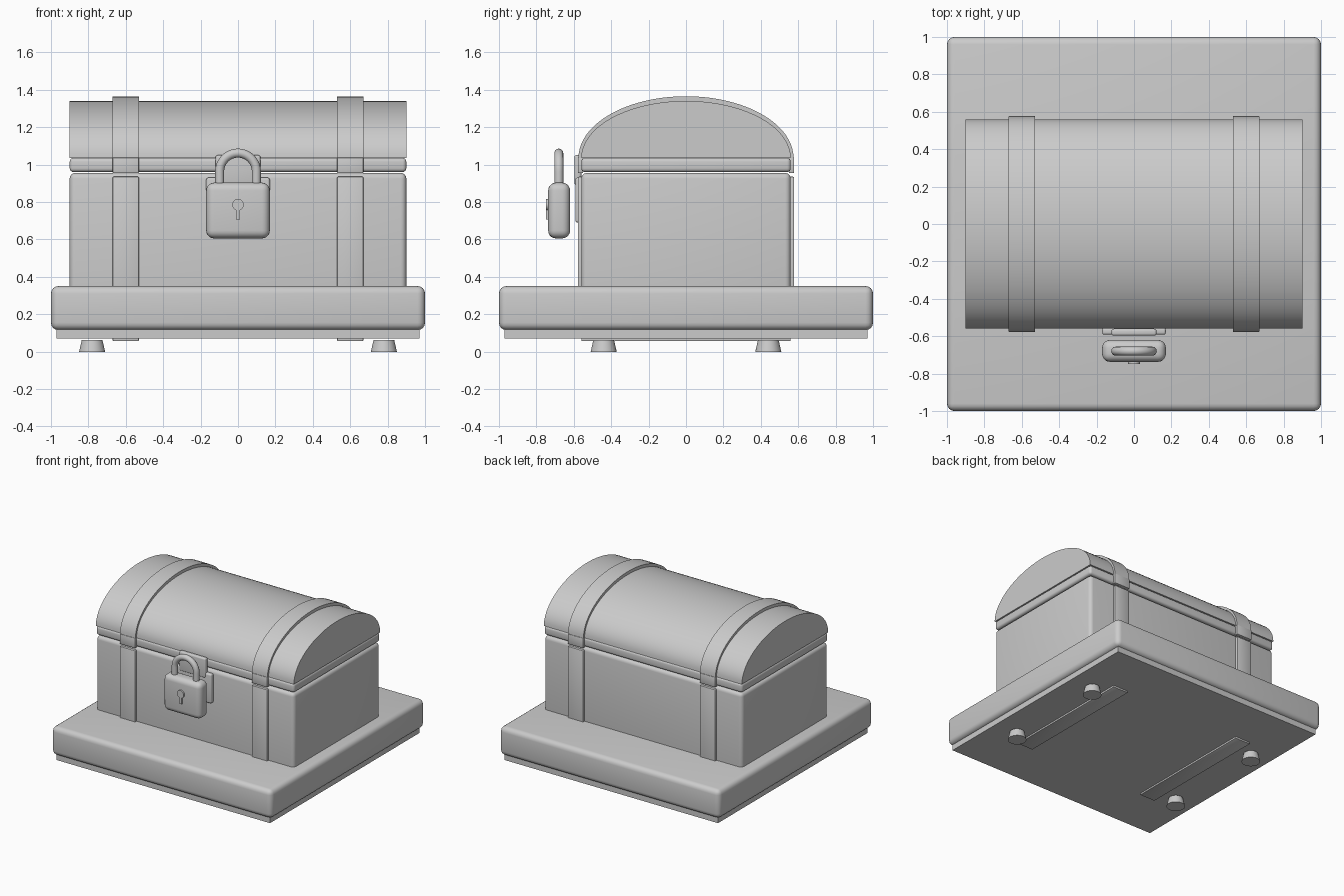
import bpy, bmesh, math
from mathutils import Matrix, Vector

if "Cube" in bpy.data.objects:
    bpy.data.objects.remove(bpy.data.objects["Cube"])


def finish(bm, name):
    bmesh.ops.recalc_face_normals(bm, faces=bm.faces[:])
    me = bpy.data.meshes.new(name)
    bm.to_mesh(me)
    bm.free()
    ob = bpy.data.objects.new(name, me)
    bpy.context.collection.objects.link(ob)
    bpy.ops.object.select_all(action='DESELECT')
    ob.select_set(True)
    bpy.context.view_layer.objects.active = ob
    bpy.ops.object.shade_smooth_by_angle(angle=math.radians(35))
    return ob


def box(name, x, y, z, bevel=0.0, seg=4):
    """Box from (min, max) pairs with rounded edges."""
    bm = bmesh.new()
    size = [b - a for a, b in (x, y, z)]
    mid = [(a + b) / 2 for a, b in (x, y, z)]
    bmesh.ops.create_cube(bm, size=1, matrix=Matrix.Translation(mid) @ Matrix.Diagonal((*size, 1)))
    if bevel:
        bmesh.ops.bevel(bm, geom=bm.edges[:], offset=bevel, segments=seg, profile=0.5, affect='EDGES')
    return finish(bm, name)


def prism(name, pts, x0, x1):
    """Extrude a closed (y, z) outline along x."""
    bm = bmesh.new()
    face = bm.faces.new([bm.verts.new((x0, y, z)) for y, z in pts])
    ext = bmesh.ops.extrude_face_region(bm, geom=[face])
    verts = [v for v in ext['geom'] if isinstance(v, bmesh.types.BMVert)]
    bmesh.ops.translate(bm, verts=verts, vec=(x1 - x0, 0, 0))
    return finish(bm, name)


def cylinder(name, loc, r0, r1, depth, sides=32, rot=None):
    bm = bmesh.new()
    m = Matrix.Translation(loc) @ (rot or Matrix())
    bmesh.ops.create_cone(bm, cap_ends=True, segments=sides, radius1=r0, radius2=r1, depth=depth, matrix=m)
    return finish(bm, name)


def arch(a, b, z, n=40):
    return [(a * math.cos(math.pi * i / n), z + b * math.sin(math.pi * i / n)) for i in range(n + 1)]


# base slab, under plate and feet
box("base_slab", (-1, 1), (-1, 1), (0.115, 0.35), 0.04)
box("under_plate", (-0.97, 0.97), (-0.97, 0.97), (0.07, 0.13))
for sx in (-1, 1):
    for sy in (-1, 1):
        cylinder("foot", (0.78 * sx, 0.44 * sy, 0.03), 0.07, 0.055, 0.066)

# chest body, lid rim and domed lid
box("chest_body", (-0.9, 0.9), (-0.56, 0.56), (0.08, 0.955), 0.03)
box("lid_rim", (-0.9, 0.9), (-0.56, 0.56), (0.96, 1.035), 0.02)
prism("lid_dome", arch(0.56, 0.305, 1.035), -0.9, 0.9)

# straps over lid, rim, body and underside
for s in (-1, 1):
    x = (0.6 * s - 0.07, 0.6 * s + 0.07)
    prism("lid_strap", arch(0.575, 0.33, 1.035) + arch(0.555, 0.30, 1.035)[::-1], *x)
    box("bottom_strap", x, (-0.56, 0.56), (0.056, 0.08), 0.005, 2)
    for t in (-1, 1):
        y = sorted((0.55 * t, 0.578 * t))
        box("body_strap", x, y, (0.1, 0.935), 0.006, 2)
        box("rim_strap", x, y, (0.955, 1.037), 0.003, 2)

# lock plate and hasp
box("lock_plate", (-0.17, 0.17), (-0.592, -0.555), (0.69, 0.93), 0.012)
box("hasp", (-0.12, 0.12), (-0.597, -0.56), (0.89, 1.05), 0.012)

# padlock body
box("padlock_body", (-0.17, 0.17), (-0.737, -0.62), (0.605, 0.903), 0.042, 5)

# shackle swept along a U path
path = [Vector((0.098, -0.68, 0.86))]
path += [Vector((0.098 * math.cos(math.pi * i / 24), -0.68, 0.963 + 0.098 * math.sin(math.pi * i / 24)))
         for i in range(25)]
path.append(Vector((-0.098, -0.68, 0.86)))
bm = bmesh.new()
rings = []
for i, p in enumerate(path):
    a = math.pi * min(max(i - 1, 0), 24) / 24
    out = Vector((math.cos(a), 0, math.sin(a)))
    rings.append([bm.verts.new(p + 0.024 * (out * math.cos(k * math.tau / 16)
                                            + Vector((0, 1, 0)) * math.sin(k * math.tau / 16)))
                  for k in range(16)])
for r, q in zip(rings, rings[1:]):
    for k in range(16):
        bm.faces.new((r[k], r[(k + 1) % 16], q[(k + 1) % 16], q[k]))
bm.faces.new(rings[0])
bm.faces.new(rings[-1])
finish(bm, "padlock_shackle")

# raised keyhole
cylinder("keyhole_round", (0, -0.738, 0.785), 0.031, 0.031, 0.022, 32, Matrix.Rotation(math.pi / 2, 4, 'X'))
box("keyhole_slot", (-0.011, 0.011), (-0.749, -0.727), (0.705, 0.775))
